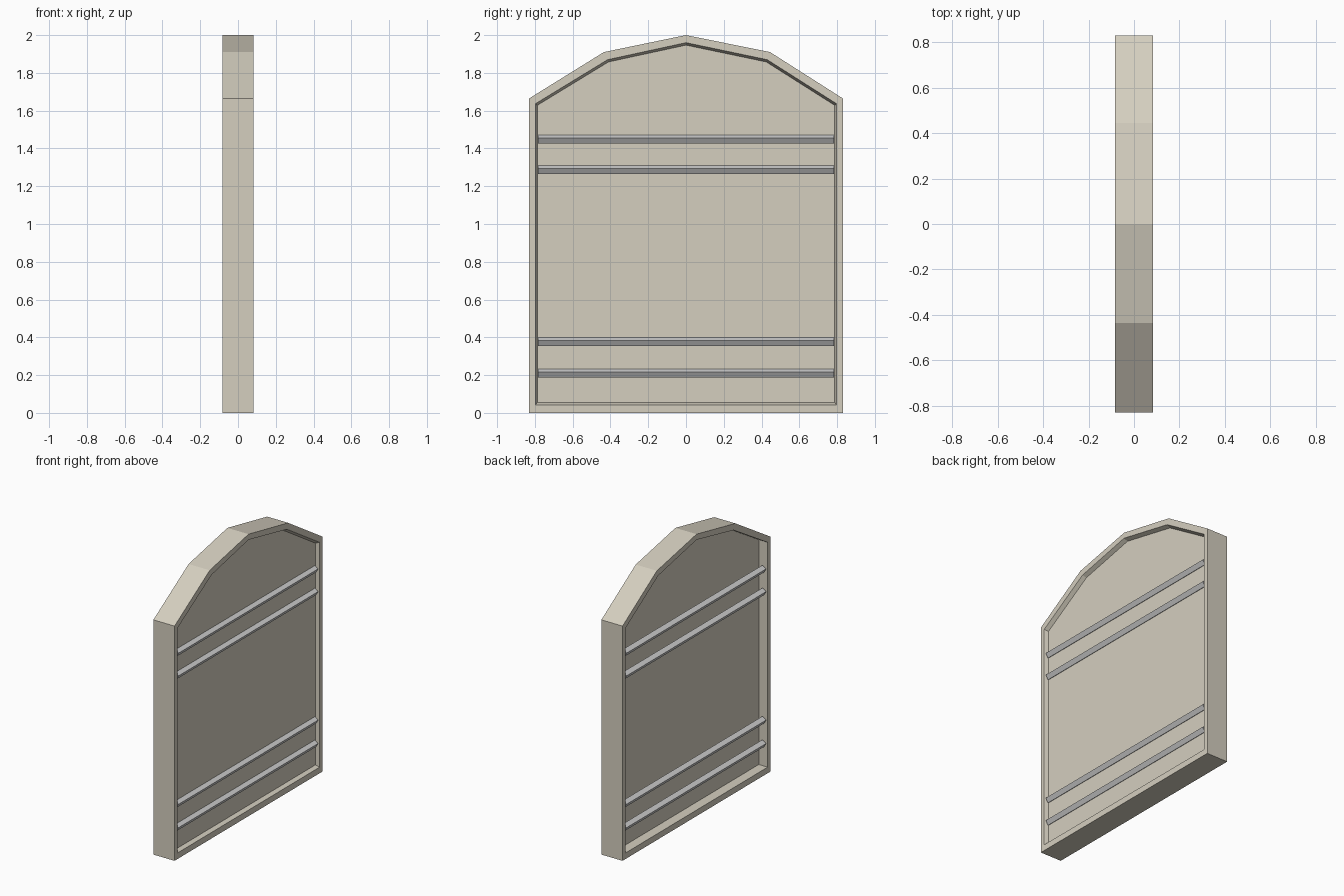
import bpy, bmesh, math

if "Cube" in bpy.data.objects:
    bpy.data.objects.remove(bpy.data.objects["Cube"])

beige = bpy.data.materials.new("beige")
beige.diffuse_color = (0.66, 0.62, 0.52, 1)
beige.use_nodes = True
beige.node_tree.nodes["Principled BSDF"].inputs["Base Color"].default_value = beige.diffuse_color

HALF = 0.083
OUTER = [(-0.83, 0), (0.83, 0), (0.83, 1.665), (0.445, 1.91),
         (0, 2), (-0.435, 1.91), (-0.83, 1.665)]
INNER = [(-0.797, 0.043), (0.797, 0.043), (0.797, 1.637), (0.43, 1.87),
         (0, 1.96), (-0.415, 1.87), (-0.797, 1.637)]
PANEL = [(y * 0.988, 0.95 + (z - 0.95) * 0.987) for y, z in INNER]


def finish(bm, name, mat=None):
    bmesh.ops.recalc_face_normals(bm, faces=bm.faces)
    mesh = bpy.data.meshes.new(name)
    bm.to_mesh(mesh)
    bm.free()
    obj = bpy.data.objects.new(name, mesh)
    bpy.context.collection.objects.link(obj)
    if mat:
        mesh.materials.append(mat)
    return obj


def skin(name, rings, mat=None):
    """Join consecutive (x, outline) rings and cap both ends."""
    bm = bmesh.new()
    loops = [[bm.verts.new((x, y, z)) for y, z in pts] for x, pts in rings]
    for a, b in zip(loops, loops[1:]):
        n = len(a)
        for i in range(n):
            j = (i + 1) % n
            bm.faces.new((a[i], a[j], b[j], b[i]))
    bm.faces.new(loops[0])
    bm.faces.new(loops[-1])
    return finish(bm, name, mat)


# Arched frame: deep recess behind, shallow splayed recess in front
skin("arched_panel", [(-0.013, INNER), (-HALF, INNER), (-HALF, OUTER),
                      (HALF, OUTER), (HALF, INNER), (0.055, PANEL)], beige)


def bar(name, x, z, tilt):
    """Square bar along y, tilted about its length."""
    bm = bmesh.new()
    bmesh.ops.create_cube(bm, size=1)
    bmesh.ops.scale(bm, vec=(0.035, 1.565, 0.035), verts=bm.verts)
    obj = finish(bm, name)
    obj.location = (x, 0, z)
    obj.rotation_euler.y = tilt


# Four tilted bars on each side
for i, z in enumerate((0.211, 0.377, 1.288, 1.449)):
    for side, label in ((1, "front"), (-1, "rear")):
        bar(f"{label}_bar_{i + 1}", side * 0.058, z, side * math.radians(31))
